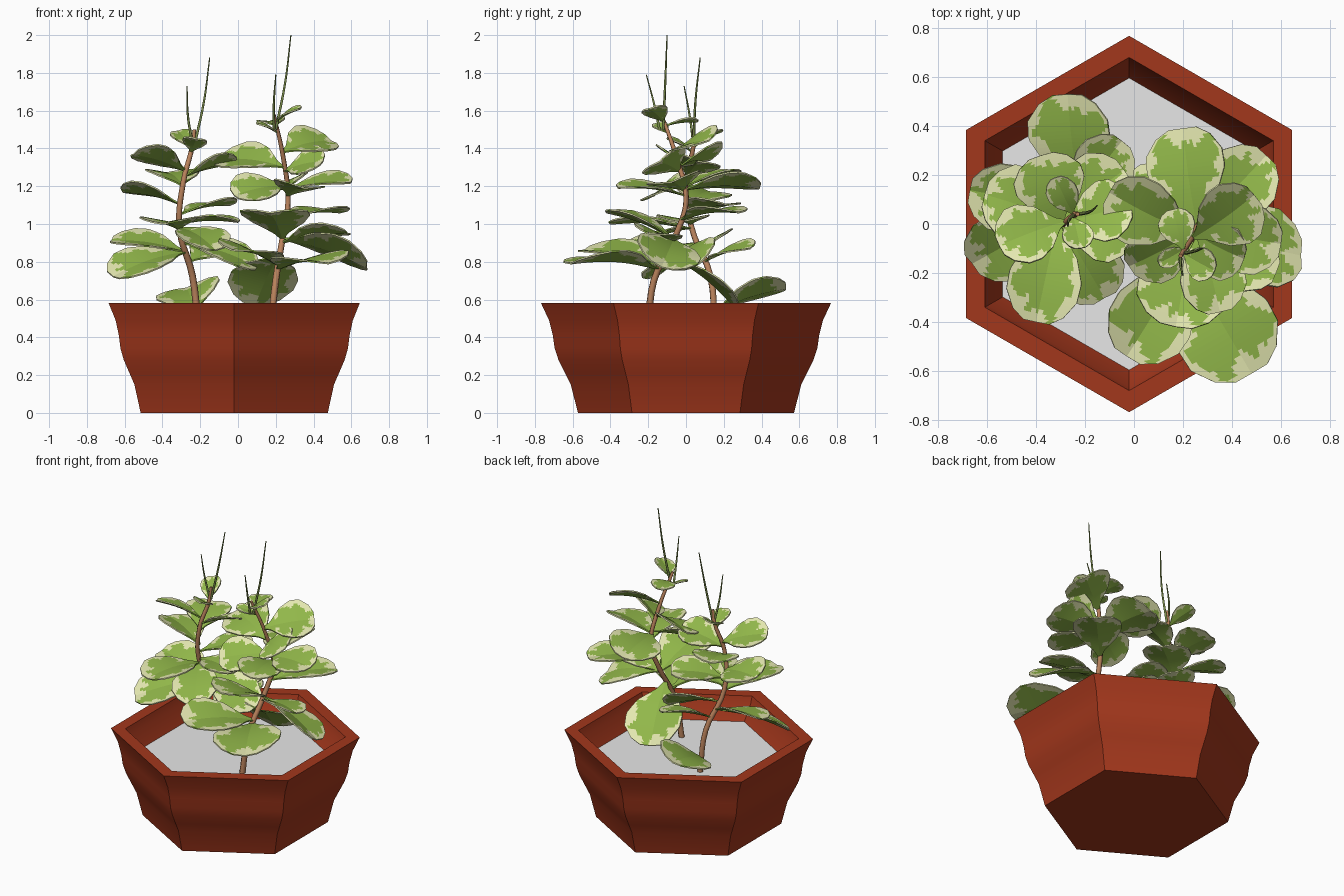
import bpy, bmesh, math, random
from mathutils import Vector

if "Cube" in bpy.data.objects:
    bpy.data.objects.remove(bpy.data.objects["Cube"])

random.seed(7)
CX = -0.02


def material(name, rgb):
    m = bpy.data.materials.new(name)
    m.diffuse_color = (*rgb, 1)
    m.use_nodes = True
    m.node_tree.nodes["Principled BSDF"].inputs["Base Color"].default_value = m.diffuse_color
    return m


TERRACOTTA = material("terracotta", (0.365, 0.038, 0.0115))
SOIL = material("grey_soil", (0.86, 0.86, 0.86))
GREEN = material("leaf_green", (0.285, 0.475, 0.068))
CREAM = material("leaf_cream", (0.80, 0.83, 0.45))
BARK = material("stem_brown", (0.50, 0.23, 0.11))
SHOOT = material("shoot_green", (0.20, 0.27, 0.07))


def add_object(name, bm, mats):
    bmesh.ops.recalc_face_normals(bm, faces=bm.faces)
    me = bpy.data.meshes.new(name)
    bm.to_mesh(me)
    bm.free()
    for m in mats:
        me.materials.append(m)
    ob = bpy.data.objects.new(name, me)
    bpy.context.collection.objects.link(ob)
    return ob


def smooth(ob, angle):
    bpy.ops.object.select_all(action='DESELECT')
    ob.select_set(True)
    bpy.context.view_layer.objects.active = ob
    bpy.ops.object.shade_smooth_by_angle(angle=math.radians(angle))


def hexagon(bm, r, z):
    return [bm.verts.new((CX + r * math.cos(a), r * math.sin(a), z))
            for a in (math.radians(30 + 60 * k) for k in range(6))]


# Hexagonal pot: outer profile, rim and inner wall
profile = [(0.572, 0), (0.61, 0.15), (0.64, 0.21), (0.675, 0.28), (0.695, 0.34),
           (0.705, 0.41), (0.725, 0.49), (0.768, 0.582), (0.68, 0.582), (0.665, 0.535), (0.59, 0.43)]
bm = bmesh.new()
rings = [hexagon(bm, r, z) for r, z in profile]
for a, b in zip(rings, rings[1:]):
    for i in range(6):
        j = (i + 1) % 6
        bm.faces.new((a[i], a[j], b[j], b[i]))
bm.faces.new(rings[0])
bm.faces.new(rings[-1])
smooth(add_object("pot", bm, [TERRACOTTA]), 32)

# Soil disc
bm = bmesh.new()
bm.faces.new(hexagon(bm, 0.596, 0.44))
soil = add_object("soil", bm, [SOIL])
if soil.data.polygons[0].normal.z < 0:
    soil.data.flip_normals()


def tube(name, pts, radii, mat, bevel):
    cu = bpy.data.curves.new(name, 'CURVE')
    cu.dimensions = '3D'
    cu.bevel_depth = bevel
    cu.bevel_resolution = 1
    cu.resolution_u = 5
    cu.use_fill_caps = True
    sp = cu.splines.new('BEZIER')
    sp.bezier_points.add(len(pts) - 1)
    for p, co, r in zip(sp.bezier_points, pts, radii):
        p.co, p.radius = co, r
        p.handle_left_type = p.handle_right_type = 'AUTO'
    cu.materials.append(mat)
    ob = bpy.data.objects.new(name, cu)
    bpy.context.collection.objects.link(ob)


def stem_at(path, z):
    for a, b in zip(path, path[1:]):
        if z <= b[2]:
            return Vector(a).lerp(Vector(b), max(0, (z - a[2]) / (b[2] - a[2])))
    return Vector(path[-1])


# Leaf outline: (fraction of length, fraction of half width)
OUTLINE = [(0, 0.04), (0.14, 0.2), (0.36, 0.74), (0.58, 1.0), (0.76, 0.98), (0.92, 0.7), (1, 0.36)]


def half_width(u):
    for (u0, w0), (u1, w1) in zip(OUTLINE, OUTLINE[1:]):
        if u <= u1:
            return w0 + (w1 - w0) * (u - u0) / (u1 - u0)
    return OUTLINE[-1][1]


def leaf(name, base, tip, width, roll):
    # roll > 0 raises the edge on the right hand, looking from base to tip
    axis = Vector(tip) - base
    length = axis.length
    d = axis.normalized()
    side = d.cross(Vector((0, 0, 1))).normalized()
    up = side.cross(d)
    side = side * math.cos(roll) + up * math.sin(roll)
    up = side.cross(d)
    n, m = 25, 22
    bm = bmesh.new()
    grid = []
    for i in range(n + 1):
        u = i / n
        hw = half_width(u) * width / 2
        row = []
        for j in range(m + 1):
            v = 2 * j / m - 1
            lift = 0.18 * abs(v) * hw + 0.05 * length * math.sin(math.pi * u)
            row.append(bm.verts.new(base + d * (u * length) + side * (v * hw) + up * lift))
        grid.append(row)
    # Irregular cream margin, green centre
    p1, p2, p3 = (random.uniform(0, 6.28) for _ in range(3))
    for i in range(n):
        for j in range(m):
            f = bm.faces.new((grid[i][j], grid[i][j + 1], grid[i + 1][j + 1], grid[i + 1][j]))
            u, v = (i + 0.5) / n, 2 * (j + 0.5) / m - 1
            edge = min((1 - abs(v)) * half_width(u), (1 - u) * 1.8)
            a = math.atan2(v * half_width(u), (u - 0.6) * 2)
            margin = 0.20 + 0.10 * math.sin(3 * a + p1) + 0.10 * math.sin(7 * a + p2) + 0.06 * math.sin(13 * a + p3)
            f.material_index = 1 if u > 0.22 and edge < margin else 0
    ob = add_object(name, bm, [GREEN, CREAM])
    mod = ob.modifiers.new("thickness", 'SOLIDIFY')
    mod.thickness = 0.008
    mod.offset = 0


# Each plant: stem path, shoots above the tip, leaves as (attach height, tip, width, roll)
right = dict(
    stem=[(0.17, -0.2, 0.42), (0.2, -0.17, 0.7), (0.24, -0.05, 0.95), (0.265, 0, 1.12),
          (0.24, -0.05, 1.35), (0.19, -0.13, 1.58)],
    shoots=[[(0.2, -0.12, 1.5), (0.25, -0.11, 1.75), (0.28, -0.1, 2.0)],
            [(0.19, -0.14, 1.5), (0.19, -0.17, 1.64), (0.2, -0.21, 1.79)]],
    leaves=[(0.76, (0.48, -0.61, 0.79), 0.42, -0.08), (0.78, (-0.03, -0.54, 0.86), 0.35, 0.2),
            (0.92, (0.17, -0.42, 1.06), 0.37, 0.0), (1.15, (0.35, -0.36, 1.19), 0.27, 0.15),
            (1.2, (-0.02, -0.17, 1.15), 0.26, 0.55), (1.18, (0.2, 0.39, 1.19), 0.33, 0.25),
            (1.02, (0.54, 0.28, 1.06), 0.30, 0.0), (1.18, (0.6, -0.08, 1.22), 0.29, -0.25),
            (0.92, (0.68, -0.13, 0.77), 0.35, 0.4), (1.38, (0.49, 0.12, 1.44), 0.30, -0.45),
            (1.3, (-0.1, 0.13, 1.34), 0.31, 0.45), (1.28, (0.45, -0.14, 1.33), 0.27, -0.6),
            (0.9, (0.58, -0.2, 0.95), 0.26, 0.25), (0.84, (0.09, 0.25, 0.57), 0.37, -0.15),
            (1.54, (0.33, -0.19, 1.61), 0.14, -0.3), (1.52, (0.16, 0.06, 1.54), 0.15, 0.1),
            (1.48, (0.1, -0.16, 1.53), 0.08, 0.3)])
left = dict(
    stem=[(-0.21, 0.15, 0.42), (-0.24, 0.13, 0.72), (-0.31, 0.03, 0.98), (-0.29, 0.0, 1.22),
          (-0.24, 0.04, 1.42), (-0.23, 0.04, 1.5)],
    shoots=[[(-0.23, 0.04, 1.42), (-0.18, 0.05, 1.65), (-0.15, 0.075, 1.88)],
            [(-0.24, 0.04, 1.42), (-0.265, 0.02, 1.57), (-0.27, -0.01, 1.73)]],
    leaves=[(0.53, (-0.27, 0.53, 0.66), 0.35, 0.33), (0.85, (-0.66, -0.16, 0.72), 0.31, 0.35),
            (0.85, (-0.67, 0.14, 0.91), 0.29, 0.3), (0.97, (-0.4, -0.4, 1.0), 0.30, 0.0),
            (0.98, (-0.12, -0.3, 0.86), 0.29, -0.1), (1.1, (-0.61, 0.12, 1.17), 0.31, -0.25),
            (1.28, (-0.55, -0.09, 1.37), 0.26, -0.35), (1.05, (-0.04, 0.22, 1.1), 0.30, 0.1),
            (1.25, (-0.01, 0.07, 1.33), 0.26, 0.3), (1.2, (-0.38, 0.28, 1.27), 0.29, 0.0),
            (1.0, (0.0, -0.04, 1.01), 0.28, 0.0), (0.9, (0.1, 0.04, 0.77), 0.28, -0.45),
            (0.8, (-0.05, 0.34, 0.87), 0.26, -0.3), (1.4, (-0.32, 0.19, 1.49), 0.13, 0.2),
            (1.38, (-0.22, -0.1, 1.45), 0.13, 0.2)])

for label, plant in (("right", right), ("left", left)):
    tube(label + "_stem", plant["stem"], [1.1, 1, 0.9, 0.8, 0.7, 0.5], BARK, 0.018)
    for i, pts in enumerate(plant["shoots"]):
        tube(f"{label}_shoot_{i + 1}", pts, [1.3, 1, 0.5], SHOOT, 0.006)
    for i, (z, tip, w, roll) in enumerate(plant["leaves"]):
        leaf(f"{label}_leaf_{i + 1}", stem_at(plant["stem"], z), tip, w, roll)
